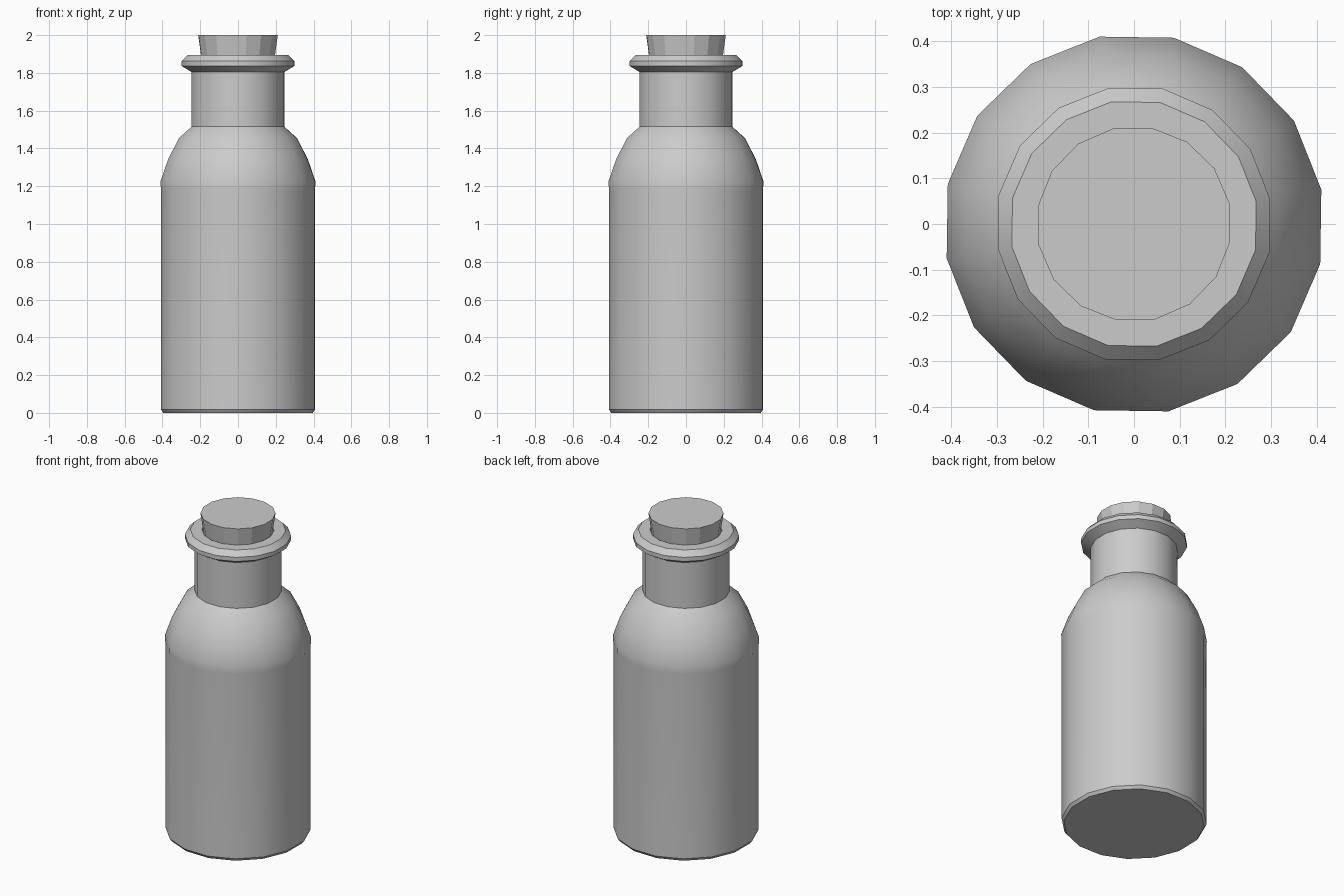
import bpy, bmesh, math

if "Cube" in bpy.data.objects:
    bpy.data.objects.remove(bpy.data.objects["Cube"])

SIDES = 16


def lathe(name, profile, offset_deg, smooth):
    """Revolve (radius, z) points about z and cap both ends."""
    bm = bmesh.new()
    rings = []
    for r, z in profile:
        ring = []
        for i in range(SIDES):
            a = math.radians(offset_deg) + 2 * math.pi * i / SIDES
            ring.append(bm.verts.new((r * math.cos(a), r * math.sin(a), z)))
        rings.append(ring)
    for lo, hi in zip(rings, rings[1:]):
        for i in range(SIDES):
            j = (i + 1) % SIDES
            bm.faces.new((lo[i], lo[j], hi[j], hi[i]))
    bm.faces.new(rings[0][::-1])
    bm.faces.new(rings[-1])
    bmesh.ops.recalc_face_normals(bm, faces=bm.faces[:])
    mesh = bpy.data.meshes.new(name)
    bm.to_mesh(mesh)
    bm.free()
    obj = bpy.data.objects.new(name, mesh)
    bpy.context.collection.objects.link(obj)
    if smooth:
        bpy.ops.object.select_all(action='DESELECT')
        obj.select_set(True)
        bpy.context.view_layer.objects.active = obj
        bpy.ops.object.shade_smooth_by_angle(angle=math.radians(28))
    return obj


# Bottle: chamfered base, straight body, rounded shoulder, neck, lip and bore
lathe("bottle", [
    (0.402, 0.0), (0.415, 0.018),
    (0.415, 1.18), (0.417, 1.226),
    (0.376, 1.343), (0.318, 1.454), (0.249, 1.516),
    (0.249, 1.804),
    (0.303, 1.836), (0.303, 1.862), (0.272, 1.894),
    (0.205, 1.894), (0.200, 1.74),
], 10.4, True)

# Cork: faceted tapered stopper pushed into the neck
lathe("cork", [(0.178, 1.745), (0.214, 2.0)], 12.3, False)
